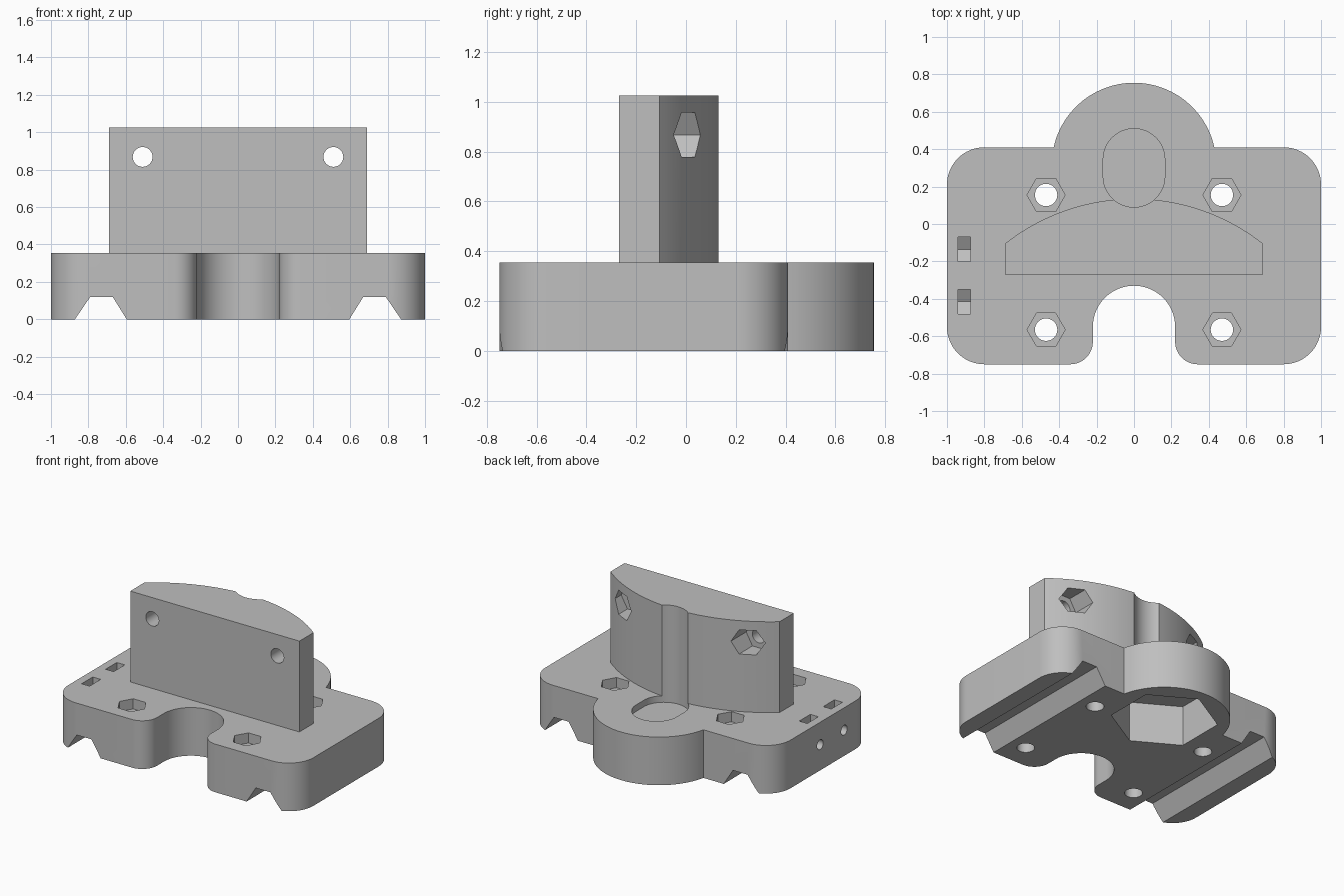
import bpy, bmesh, math
from mathutils import Vector

cube = bpy.data.objects.get("Cube")
if cube:
    bpy.data.objects.remove(cube, do_unlink=True)

GREY = (0.52, 0.52, 0.52, 1.0)
grey = bpy.data.materials.new("plain grey")
grey.use_nodes = True
grey.diffuse_color = GREY
grey.node_tree.nodes["Principled BSDF"].inputs["Base Color"].default_value = GREY

BASE_TOP = 0.355
WALL_TOP = 1.025


def arc(cx, cy, r, start, end, steps=16):
    """Points along an arc, angles in degrees."""
    angles = [math.radians(start + (end - start) * i / steps) for i in range(steps + 1)]
    return [(cx + r * math.cos(a), cy + r * math.sin(a)) for a in angles]


def ring(cx, cy, r, sides=32, turn=0):
    """Regular polygon: 6 sides for nut pockets, many for round holes."""
    return arc(cx, cy, r, turn, turn + 360, sides)[:-1]


def prism(name, outline, lo, hi, axis="z"):
    """Extrude a closed outline along an axis."""
    place = {"z": lambda u, v, w: (u, v, w),
             "y": lambda u, v, w: (u, w, v),
             "x": lambda u, v, w: (w, u, v)}[axis]
    bm = bmesh.new()
    face = bm.faces.new([bm.verts.new(place(u, v, lo)) for u, v in outline])
    ext = bmesh.ops.extrude_face_region(bm, geom=[face])
    moved = [g for g in ext["geom"] if isinstance(g, bmesh.types.BMVert)]
    bmesh.ops.translate(bm, verts=moved, vec=Vector(place(0, 0, hi - lo)))
    bmesh.ops.recalc_face_normals(bm, faces=bm.faces)
    mesh = bpy.data.meshes.new(name)
    bm.to_mesh(mesh)
    bm.free()
    mesh.materials.append(grey)
    obj = bpy.data.objects.new(name, mesh)
    bpy.context.collection.objects.link(obj)
    return obj


def combine(target, tool, operation="DIFFERENCE"):
    """Apply a boolean and remove the tool object."""
    tool.hide_render = True
    mod = target.modifiers.new("cut", "BOOLEAN")
    mod.operation = operation
    mod.solver = "EXACT"
    mod.object = tool
    bpy.context.view_layer.objects.active = target
    bpy.ops.object.modifier_apply(modifier=mod.name)
    bpy.data.objects.remove(tool, do_unlink=True)


# Base plate: rounded corners, round lobe at the back, U notch at the front
lobe = math.degrees(math.asin(0.095 / 0.44))
plate = (arc(0.8, -0.55, 0.2, -90, 0) + arc(0.8, 0.21, 0.2, 0, 90)
         + arc(0, 0.315, 0.44, lobe, 180 - lobe, 40)
         + arc(-0.8, 0.21, 0.2, 90, 180) + arc(-0.8, -0.55, 0.2, 180, 270)
         + arc(-0.34, -0.63, 0.12, 270, 360, 12)
         + arc(0, -0.55, 0.22, 180, 0, 32)
         + arc(0.34, -0.63, 0.12, 180, 270, 12))
bracket = prism("mounting_bracket", plate, 0, BASE_TOP)

# Upright wall: flat front and bowed back
R = 1.11
half = math.degrees(math.asin(0.69 / R))
wall = [(-0.69, -0.27), (0.69, -0.27)] + arc(0, 0.135 - R, R, 90 - half, 90 + half, 40)
combine(bracket, prism("upright_wall", wall, 0.2, WALL_TOP), "UNION")

# Shallow oblong recess that also grooves the wall, and large hex pocket below
oblong = arc(0, 0.345, 0.165, 0, 180, 24) + arc(0, 0.255, 0.165, 180, 360, 24)
combine(bracket, prism("oblong_recess", oblong, 0.307, 1.2))
combine(bracket, prism("large_hex_pocket", ring(0, 0.315, 0.36, 6, 90), -0.1, 0.297))

for s in (-1, 1):
    # Tapered channel under each side
    channel = [(s * 0.926, -0.08), (s * 0.79, 0.12), (s * 0.67, 0.12), (s * 0.545, -0.08)]
    combine(bracket, prism("channel", channel, -1, 1, "y"))
    # Vertical bolt holes with nut pockets on top
    for y in (0.155, -0.565):
        combine(bracket, prism("nut_pocket", ring(s * 0.47, y, 0.102, 6), 0.28, 0.5))
        combine(bracket, prism("bolt_hole", ring(s * 0.47, y, 0.06), -0.1, 0.5))
    # Bolt holes through the wall with nut pockets at the back
    combine(bracket, prism("wall_nut_pocket", ring(s * 0.51, 0.868, 0.103, 6), -0.12, 0.4, "y"))
    combine(bracket, prism("wall_hole", ring(s * 0.51, 0.868, 0.053), -0.5, 0.4, "y"))

# Captive nut slots and clamp screw holes on one side
for y in (-0.135, -0.415):
    slot = [(y - 0.065, 0.5), (y - 0.065, 0.153), (y, 0.115), (y + 0.065, 0.153), (y + 0.065, 0.5)]
    combine(bracket, prism("nut_slot", slot, -0.94, -0.875, "x"))
    combine(bracket, prism("clamp_hole", ring(y, 0.19, 0.036, 24), -1.1, -0.8, "x"))

# Smooth curved walls, crisp edges
bpy.ops.object.select_all(action="DESELECT")
bracket.select_set(True)
bpy.context.view_layer.objects.active = bracket
bpy.ops.object.shade_smooth_by_angle(angle=math.radians(30))
